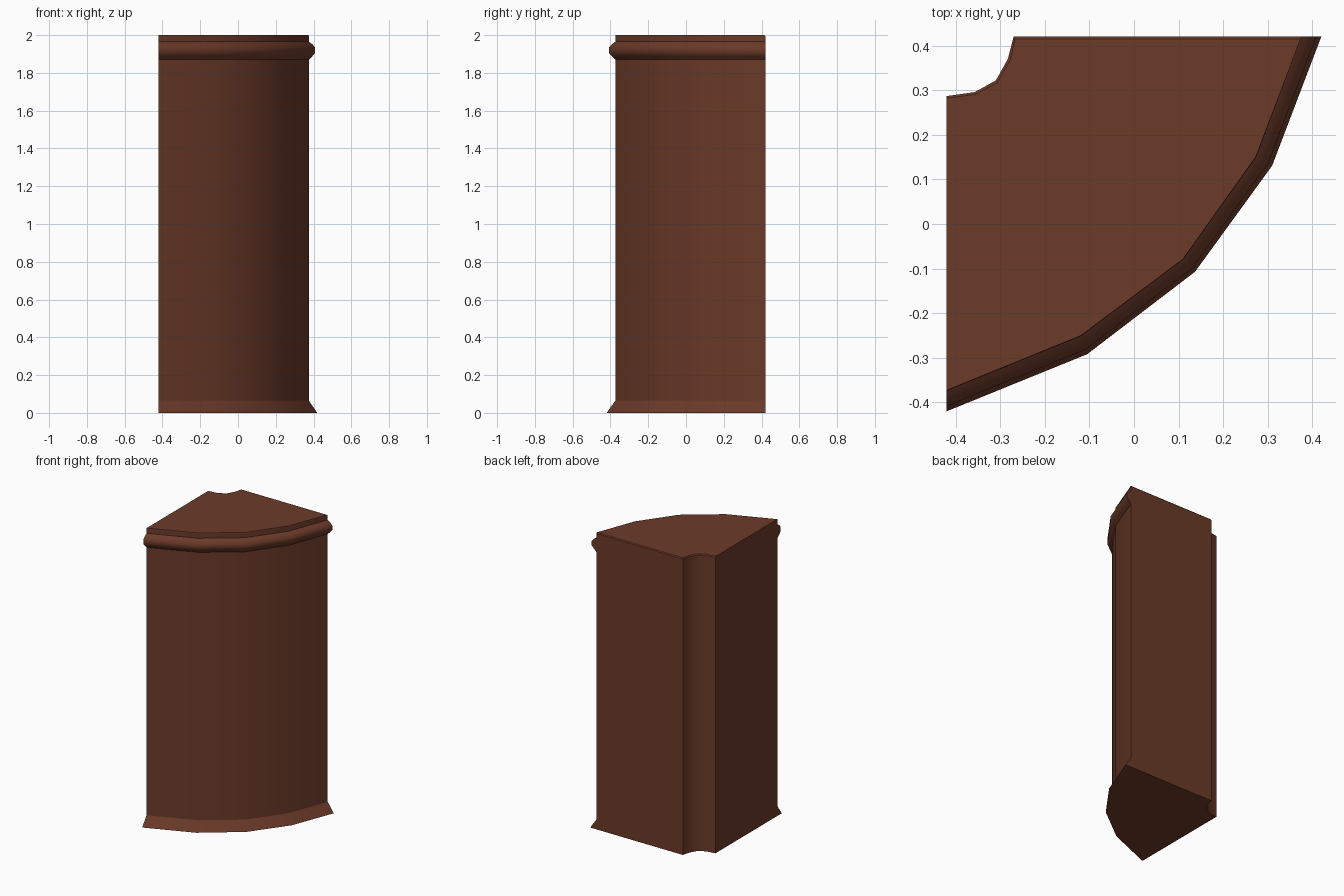
import bpy, bmesh

if "Cube" in bpy.data.objects:
    bpy.data.objects.remove(bpy.data.objects["Cube"])

wood = bpy.data.materials.new("red_brown_wood")
wood.diffuse_color = (0.15, 0.043, 0.022, 1)
wood.use_nodes = True
wood.node_tree.nodes["Principled BSDF"].inputs["Base Color"].default_value = wood.diffuse_color

# Curved front: body line and the widest line of the base flare
inner = [(-0.42, -0.374), (-0.12, -0.252), (0.11, -0.08), (0.274, 0.15), (0.375, 0.42)]
outer = [(-0.42, -0.42), (-0.105, -0.292), (0.137, -0.107), (0.31, 0.131), (0.42, 0.42)]
# Concave notch at the back left corner, walked from back to left
notch = [(-0.27, 0.42), (-0.283, 0.37), (-0.31, 0.322), (-0.357, 0.296), (-0.42, 0.287)]
notch_top = [(-0.267, 0.415), (-0.278, 0.367), (-0.307, 0.317), (-0.355, 0.291), (-0.42, 0.282)]

# Height, how far the front swells outward, and whether the edge is crisp
profile = [(0, 1, True), (0.065, 0, True), (1.87, 0, True), (1.887, 0.38, False),
           (1.905, 0.75, False), (1.935, 0.75, False), (1.953, 0.38, False),
           (1.965, 0, True), (1.994, 0, True), (2.0, -0.03, True)]
corners = {0, 4, 5, 9}

bm = bmesh.new()
rings = []
for z, t, crisp in profile:
    front = [(a[0] + (b[0] - a[0]) * t, a[1] + (b[1] - a[1]) * t) for a, b in zip(inner, outer)]
    back = notch
    if z == 2.0:  # small chamfer around the back of the top
        front[-1] = (front[-1][0], 0.415)
        back = notch_top
    rings.append([bm.verts.new((x, y, z)) for x, y in front + back])

# Side walls and end caps
n = len(rings[0])
for lo, hi in zip(rings, rings[1:]):
    for i in range(n):
        j = (i + 1) % n
        bm.faces.new((lo[i], lo[j], hi[j], hi[i]))
bm.faces.new(rings[0][::-1])
bm.faces.new(rings[-1])
for f in bm.faces:
    f.smooth = True

# Crisp edges at the moulding lines and the four plan corners
for ring, (z, t, crisp) in zip(rings, profile):
    for i in range(n):
        if crisp:
            bm.edges.get((ring[i], ring[(i + 1) % n])).smooth = False
for lo, hi in zip(rings, rings[1:]):
    for i in corners:
        bm.edges.get((lo[i], hi[i])).smooth = False
# Flat back and left walls stay flat shaded
for f in bm.faces:
    if abs(f.normal.z) > 0.99:
        f.smooth = False
bmesh.ops.recalc_face_normals(bm, faces=bm.faces)

mesh = bpy.data.meshes.new("corner_column")
bm.to_mesh(mesh)
bm.free()
mesh.materials.append(wood)
column = bpy.data.objects.new("corner_column", mesh)
bpy.context.collection.objects.link(column)
